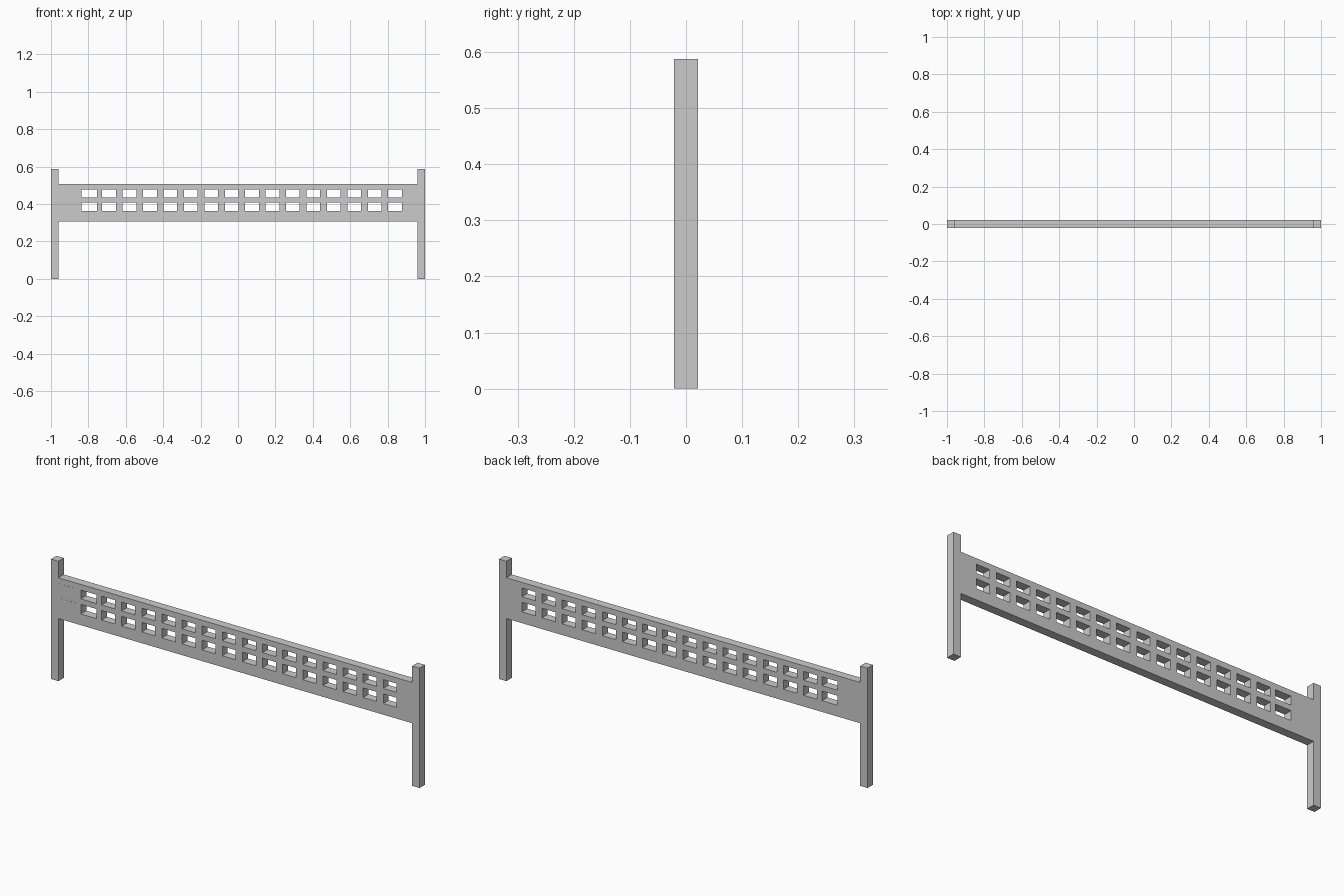
import bpy, bmesh, math

if "Cube" in bpy.data.objects:
    bpy.data.objects.remove(bpy.data.objects["Cube"])

HALF_D = 0.021                      # half thickness, y
POST_IN = 0.96                      # inner face of the posts
POST_TOP = 0.588
BOARD = (0.307, 0.507)              # board bottom and top
ROWS = [(0.362, 0.409), (0.436, 0.479)]
FIRST, PITCH, COUNT, WIDTH = -0.838, 0.1092, 16, 0.075

# window columns, the first one slightly wider
columns = [(FIRST + i * PITCH, FIRST + i * PITCH + (0.085 if i == 0 else WIDTH))
           for i in range(COUNT)]
columns = [(a, b) if i == 0 else (a + 0.003, b + 0.001) for i, (a, b) in enumerate(columns)]


def inside(v, spans):
    return any(a < v < b for a, b in spans)


def is_solid(x, z):
    if abs(x) > POST_IN:
        return True
    return BOARD[0] < z < BOARD[1] and not (inside(x, columns) and inside(z, ROWS))


def add_object(name, bm):
    bmesh.ops.recalc_face_normals(bm, faces=bm.faces)
    mesh = bpy.data.meshes.new(name)
    bm.to_mesh(mesh)
    bm.free()
    obj = bpy.data.objects.new(name, mesh)
    bpy.context.collection.objects.link(obj)
    return obj


# posts and pierced board: flush sheet of cells, extruded through the thickness
xs = sorted([-1, -POST_IN, POST_IN, 1] + [v for c in columns for v in c])
zs = sorted([0, POST_TOP, *BOARD] + [v for r in ROWS for v in r])
bm = bmesh.new()
for x0, x1 in zip(xs, xs[1:]):
    for z0, z1 in zip(zs, zs[1:]):
        if is_solid((x0 + x1) / 2, (z0 + z1) / 2):
            bm.faces.new([bm.verts.new((x, -HALF_D, z))
                          for x, z in ((x0, z0), (x1, z0), (x1, z1), (x0, z1))])
bmesh.ops.remove_doubles(bm, verts=bm.verts, dist=1e-5)
ext = bmesh.ops.extrude_face_region(bm, geom=bm.faces[:], use_keep_orig=True)
bmesh.ops.translate(bm, vec=(0, 2 * HALF_D, 0),
                    verts=[g for g in ext["geom"] if isinstance(g, bmesh.types.BMVert)])
add_object("pierced_board_with_posts", bm)

# two closed windows at the left end, seen on the front only
for label, (z0, z1) in zip(("lower", "upper"), ROWS):
    bm = bmesh.new()
    bmesh.ops.create_cube(bm, size=1)
    for v in bm.verts:
        v.co = (-POST_IN if v.co.x < 0 else -0.864,
                -HALF_D - 0.0006 if v.co.y < 0 else -HALF_D + 0.002,
                z0 if v.co.z < 0 else z1)
    add_object(label + "_blank_window", bm)
